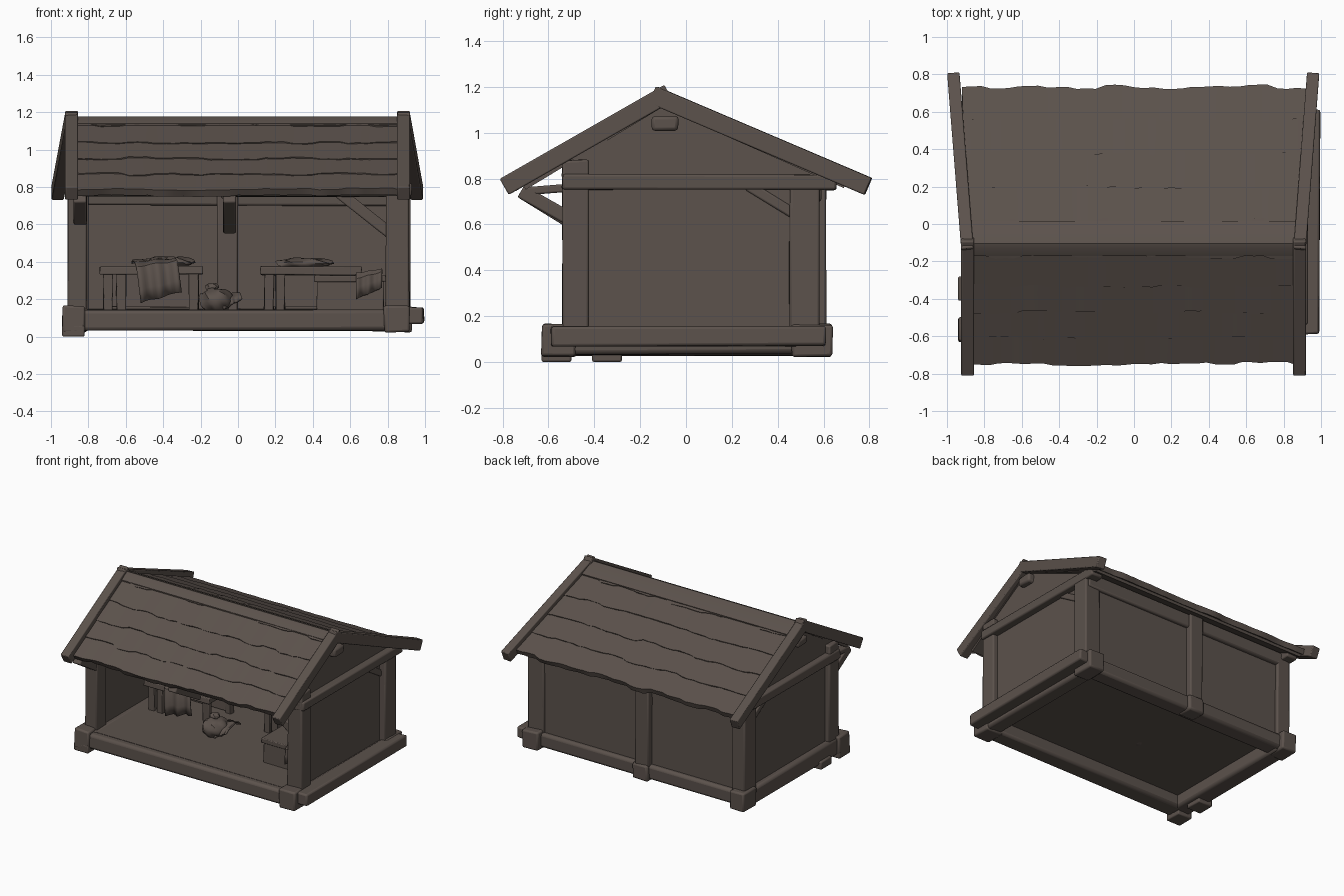
import bpy, bmesh, math, random
from mathutils import Vector

if "Cube" in bpy.data.objects:
    bpy.data.objects.remove(bpy.data.objects["Cube"])
random.seed(4)

wood = bpy.data.materials.new("weathered brown")
wood.diffuse_color = (0.106, 0.084, 0.072, 1)
wood.use_nodes = True
wood.node_tree.nodes["Principled BSDF"].inputs["Base Color"].default_value = wood.diffuse_color

def finish(name, bm, bevel=0.0):
    bmesh.ops.recalc_face_normals(bm, faces=bm.faces)
    me = bpy.data.meshes.new(name)
    bm.to_mesh(me)
    bm.free()
    ob = bpy.data.objects.new(name, me)
    bpy.context.collection.objects.link(ob)
    me.materials.append(wood)
    if bevel:
        m = ob.modifiers.new("worn edges", 'BEVEL')
        m.width, m.segments, m.limit_method = bevel, 2, 'ANGLE'
    return ob

def box(name, x, y, z, bevel=0.01, wobble=0.004):
    """Box from (min, max) ranges with slightly uneven corners."""
    bm = bmesh.new()
    bmesh.ops.create_cube(bm, size=1)
    for v in bm.verts:
        v.co = Vector([(r[0] + r[1]) / 2 + c * (r[1] - r[0]) + random.uniform(-wobble, wobble)
                       for r, c in zip((x, y, z), v.co)])
    return finish(name, bm, bevel)

def beam(name, p, q, w, h, bevel=0.008):
    """Timber from p to q, w wide and h deep, kept upright."""
    p, q = Vector(p), Vector(q)
    d = (q - p).normalized()
    side = d.cross(Vector((0, 0, 1))).normalized()
    up = side.cross(d)
    bm = bmesh.new()
    bmesh.ops.create_cube(bm, size=1)
    for v in bm.verts:
        v.co = (p + q) / 2 + d * v.co.x * (q - p).length + side * v.co.y * w + up * v.co.z * h
    return finish(name, bm, bevel)

def prism(name, pts, x0, x1, bevel=0.0):
    """Extrude a y-z outline along x."""
    bm = bmesh.new()
    f = bm.faces.new([bm.verts.new((x0, y, z)) for y, z in pts])
    r = bmesh.ops.extrude_face_region(bm, geom=[f])
    bmesh.ops.translate(bm, vec=(x1 - x0, 0, 0),
                        verts=[g for g in r["geom"] if isinstance(g, bmesh.types.BMVert)])
    return finish(name, bm, bevel)

# --- base frame and thin floor
box("floor", (-0.86, 0.88), (-0.56, 0.56), (0.12, 0.145), 0, 0)
box("front_sill", (-0.9, 0.88), (-0.61, -0.47), (0.03, 0.145), 0.02)
box("back_sill", (-0.9, 0.9), (0.47, 0.6), (0.04, 0.15), 0.02)
box("left_sill", (-0.92, -0.79), (-0.57, 0.58), (0.03, 0.15), 0.02)
box("right_sill", (0.79, 0.91), (-0.57, 0.58), (0.035, 0.15), 0.02)
box("right_outer_sill", (0.88, 0.993), (-0.59, 0.61), (0.07, 0.155), 0.012)
for name, x, y in (("front_left", (-0.94, -0.82), (-0.63, -0.5)),
                   ("front_right", (0.78, 0.915), (-0.63, -0.48)),
                   ("back_left", (-0.93, -0.81), (0.48, 0.635)),
                   ("back_right", (0.8, 0.93), (0.46, 0.64))):
    box(name + "_base_block", x, y, (0.024, 0.165), 0.012)
box("middle_base_block", (-0.11, 0.02), (0.5, 0.62), (0.03, 0.15), 0.015)
for i, y in enumerate(((-0.63, -0.5), (-0.41, -0.28))):
    box(f"footing_stone_{i}", (-0.94, -0.82), y, (0.0, 0.06), 0.008, 0)

# --- posts
box("front_left_post", (-0.91, -0.81), (-0.54, -0.42), (0.13, 0.88), 0.01)
box("front_right_post", (0.79, 0.915), (-0.54, -0.42), (0.13, 0.88), 0.01)
box("back_left_post", (-0.91, -0.8), (0.45, 0.59), (0.13, 0.8), 0.01)
box("back_right_post", (0.79, 0.92), (0.45, 0.58), (0.13, 0.8), 0.01)
box("back_middle_post", (-0.11, 0.0), (0.45, 0.61), (0.13, 0.8), 0.01)

# --- walls and gables
box("back_wall", (-0.85, 0.85), (0.51, 0.565), (0.12, 0.84), 0, 0)
gable = [(-0.52, 0.78), (-0.52, 0.86), (-0.11, 1.12), (0.6, 0.81), (0.6, 0.78)]
for name, a, b in (("left", -0.875, -0.83), ("right", 0.83, 0.875)):
    box(name + "_wall", (a, b), (-0.48, 0.52), (0.12, 0.8), 0, 0)
    prism(name + "_gable", gable, a, b)

# --- top frame
box("front_top_beam", (-0.9, 0.9), (-0.54, -0.43), (0.75, 0.83), 0.012)
box("back_top_beam", (-0.9, 0.9), (0.47, 0.59), (0.7, 0.8), 0.012)
box("left_top_beam", (-0.92, -0.83), (-0.54, 0.655), (0.75, 0.82), 0.01)
box("right_top_beam", (0.83, 0.93), (-0.54, 0.655), (0.75, 0.82), 0.01)
box("middle_tie_beam", (-0.09, -0.01), (-0.52, 0.52), (0.74, 0.8), 0.01)
box("ridge_pole", (-0.92, 0.92), (-0.15, -0.035), (1.01, 1.07), 0.015)

# --- braces
for name, x, y, z in (("left", -0.845, -0.46, 0.585), ("middle", -0.045, -0.42, 0.575)):
    beam(name + "_eave_brace", (x, -0.72, 0.745), (x, y, z), 0.068, 0.06)
    beam(name + "_eave_arm", (x, -0.7, 0.745), (x, -0.45, 0.765), 0.068, 0.035)
beam("front_right_brace", (0.54, -0.48, 0.77), (0.83, -0.48, 0.54), 0.06, 0.06)
beam("right_wall_brace", (0.87, 0.27, 0.77), (0.87, 0.49, 0.635), 0.035, 0.045)
beam("left_wall_brace", (-0.87, 0.27, 0.77), (-0.87, 0.49, 0.635), 0.035, 0.045)

# --- roof: underboards and overlapping shingle courses on each slope
APEX = (-0.11, 1.168)

def slope(name, eave, top_half, eave_half, edges):
    a, e = Vector((0, *APEX)), Vector((0, *eave))
    d = (e - a).normalized()
    n = Vector((0, -d.z, d.y)) if d.y > 0 else Vector((0, d.z, -d.y))
    length = (e - a).length

    def half(t):
        return top_half + (eave_half - top_half) * t
    bm = bmesh.new()
    vs = [bm.verts.new(a + d * length * t * 0.97 - n * k + Vector((s * half(t), 0, 0)))
          for t in (0, 1) for s in (-1, 1) for k in (0.015, 0.052)]
    bmesh.ops.convex_hull(bm, input=vs)
    finish(name + "_roof_boards", bm)
    cols = 36
    for r, (e0, t1) in enumerate(zip(edges, edges[1:])):
        t0 = max(0, e0 - 0.04)
        bm = bmesh.new()
        grid, drop = [], 0
        low = -0.035 if t1 == 1 else -0.012
        for c in range(cols + 1):
            if c % 3 == 0:
                drop = random.uniform(-0.015, 0.012)
            u = -1 + 2 * c / cols
            col = []
            for t, lift, jag in ((t0, -0.003, 0), (t1, 0.004, 1), (t1, low, 1), (t0, -0.018, 0)):
                off = jag * (drop + random.uniform(-0.004, 0.004))
                bump = random.uniform(-0.002, 0.002) if lift > 0 else 0
                col.append(bm.verts.new(a + d * (length * t + off) + n * (lift + bump)
                                        + Vector((u * half(t), 0, 0))))
            grid.append(col)
        for p, q in zip(grid, grid[1:]):
            for i in range(4):
                j = (i + 1) % 4
                bm.faces.new((p[i], p[j], q[j], q[i]))
        bm.faces.new(grid[0])
        bm.faces.new(grid[-1])
        finish(f"{name}_shingles_{r}", bm)

slope("front", (-0.745, 0.785), 0.89, 0.87, (0, 0.1, 0.35, 0.57, 0.79, 1))
slope("back", (0.735, 0.795), 0.89, 0.92, (0, 0.155, 0.365, 0.58, 0.79, 1))
# rounded ridge cap
prism("ridge_cap", [(-0.17, 1.12), (-0.172, 1.138), (-0.13, 1.168), (-0.105, 1.177),
                    (-0.07, 1.165), (0.015, 1.122), (0.01, 1.105)], -0.875, 0.865)

# --- barge boards, flaring outwards to the back
for name, xf, xb in (("left", -0.89, -0.965), ("right", 0.885, 0.957)):
    beam(name + "_front_barge_board", (xf, -0.793, 0.764), (xf, -0.075, 1.174), 0.068, 0.08, 0.006)
    beam(name + "_back_barge_board", (xb, 0.795, 0.766), (xf, -0.145, 1.166), 0.066, 0.08, 0.006)

# --- furniture
def table(name, x, y, top, legs):
    box(name + "_top", x, y, (top - 0.045, top), 0.006)
    for i, lx in enumerate(legs):
        for j, ly in enumerate((y[0] + 0.03, y[1] - 0.07)):
            box(f"{name}_leg_{i}_{j}", (lx, lx + 0.05), (ly, ly + 0.04), (0.13, top - 0.03), 0.005)
    box(name + "_back_panel", (x[0] + 0.04, x[1] - 0.04), (y[1] - 0.06, y[1] - 0.03), (0.16, top - 0.04), 0)

table("left_table", (-0.74, -0.19), (-0.08, 0.28), 0.375, (-0.72, -0.65, -0.26))
table("right_table", (0.12, 0.66), (0.08, 0.44), 0.375, (0.14, 0.2, 0.58))
box("crate", (0.42, 0.78), (-0.3, 0.02), (0.135, 0.3), 0.006)
box("crate_lid", (0.41, 0.79), (-0.31, 0.03), (0.295, 0.325), 0.006)

def cloth(name, x0, x1, path, skew=0.0, fold=0.012):
    """Wavy sheet following a y-z path."""
    bm = bmesh.new()
    n = 18
    rows = []
    for k, (y, z) in enumerate(path):
        s = k / (len(path) - 1)
        rows.append([bm.verts.new((x0 + (x1 - x0) * i / n + skew * s,
                                   y - fold * (0.3 + s) * math.sin(i * 0.8 + s),
                                   z + fold * 0.3 * math.sin(i * 0.6 + k) + 0.06 * s * i / n))
                     for i in range(n + 1)])
    for p, q in zip(rows, rows[1:]):
        for i in range(n):
            bm.faces.new((p[i], p[i + 1], q[i + 1], q[i]))
    ob = finish(name, bm)
    m = ob.modifiers.new("cloth thickness", 'SOLIDIFY')
    m.thickness = 0.012

cloth("left_table_cloth", -0.57, -0.35, [(0.18, 0.4), (0.07, 0.41), (-0.05, 0.4), (-0.1, 0.375),
                                        (-0.115, 0.32), (-0.12, 0.25), (-0.12, 0.18)], 0.05)
cloth("crate_cloth", 0.63, 0.77, [(-0.08, 0.34), (-0.2, 0.34), (-0.3, 0.34), (-0.33, 0.31),
                                 (-0.335, 0.26), (-0.335, 0.2)], 0.0, 0.006)

def bundle(name, centre, size, lump):
    bm = bmesh.new()
    bmesh.ops.create_icosphere(bm, subdivisions=3, radius=1)
    for v in bm.verts:
        k = 1 + lump * math.sin(7 * v.co.x + 4 * v.co.z) * math.cos(5 * v.co.y)
        v.co = Vector([c + s * k * o for c, s, o in zip(centre, size, v.co)])
    finish(name, bm)

bundle("left_folded_cloth", (-0.38, 0.12, 0.395), (0.14, 0.1, 0.035), 0.15)
bundle("right_folded_cloth", (0.35, 0.24, 0.39), (0.15, 0.1, 0.032), 0.15)
bundle("floor_sack", (-0.12, -0.1, 0.19), (0.09, 0.1, 0.07), 0.12)
bundle("floor_sack_neck", (-0.14, -0.08, 0.262), (0.035, 0.035, 0.025), 0.15)
cloth("floor_rag", -0.1, 0.0, [(0.04, 0.2), (-0.04, 0.22), (-0.12, 0.19), (-0.17, 0.15)], 0.02, 0.008)

# --- smooth shading with crisp edges
for ob in bpy.context.collection.objects:
    ob.select_set(True)
    bpy.context.view_layer.objects.active = ob
bpy.ops.object.shade_smooth_by_angle(angle=math.radians(35))
